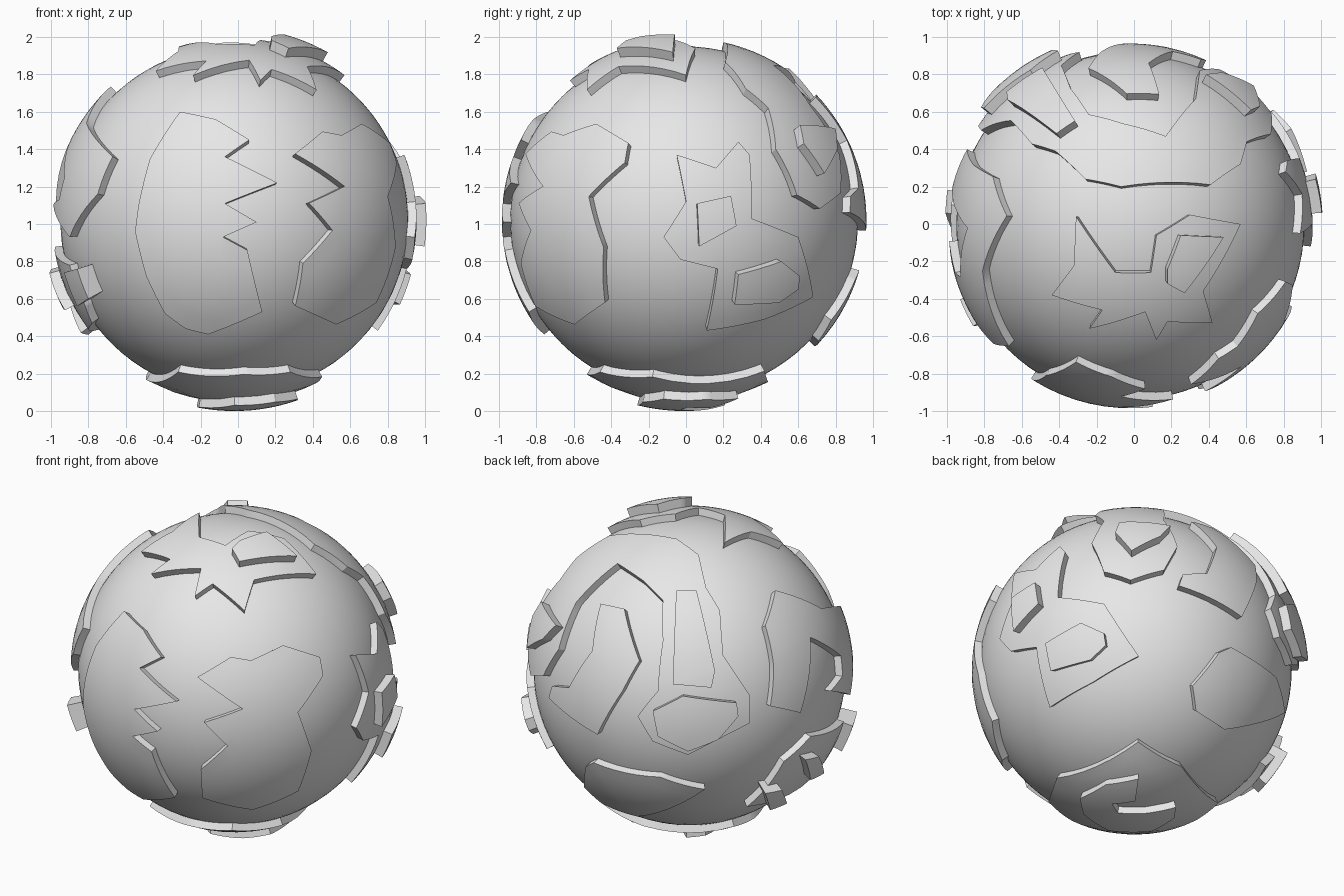
import bpy
import bmesh
from math import sin, cos, radians, sqrt
from mathutils import Vector

if "Cube" in bpy.data.objects:
    bpy.data.objects.remove(bpy.data.objects["Cube"])

CENTRE = Vector((-0.02, -0.01, 1.02))
RADIUS = 0.93
LOW, HIGH = 0.975, 1.03      # outer radius of plates and of blocks on plates
SHARP = radians(30)

# Drawing directions: azimuth from the front, elevation
SIDES = {
    "front": (0, 0), "side": (90, 0), "top": (0, 90), "bottom": (0, -90),
    "corner": (35, 25), "back": (215, 25), "under": (140, -30),
}

grey = bpy.data.materials.new("plain grey")
grey.diffuse_color = (0.8, 0.8, 0.8, 1)
grey.use_nodes = True
grey.node_tree.nodes["Principled BSDF"].inputs["Base Color"].default_value = (0.8, 0.8, 0.8, 1)


def finish(name, bm):
    """Smooth the curved skin, keep hard edges, and make the object."""
    bmesh.ops.recalc_face_normals(bm, faces=bm.faces[:])
    for face in bm.faces:
        face.smooth = True
    for edge in bm.edges:
        edge.smooth = edge.calc_face_angle(0) < SHARP
    mesh = bpy.data.meshes.new(name)
    bm.to_mesh(mesh)
    bm.free()
    mesh.materials.append(grey)
    obj = bpy.data.objects.new(name, mesh)
    obj.location = CENTRE
    bpy.context.collection.objects.link(obj)
    return obj


def on_ball(side, points, radius):
    """Cast flat points (hundredths) seen from one side onto the ball."""
    a, e = (radians(t) for t in SIDES[side])
    right = Vector((cos(a), sin(a), 0))
    up = Vector((-sin(a) * sin(e), cos(a) * sin(e), cos(e)))
    toward = right.cross(up)
    result = []
    for u, v in points:
        u, v = u / 100, v / 100
        depth = sqrt(max(radius ** 2 - u * u - v * v, 0))
        result.append((right * u + up * v + toward * depth).normalized())
    return result


def plate(name, outline, top=LOW, base=RADIUS - 0.03):
    """Raised plate: outline is a list of (side, points) runs on the ball."""
    dirs = [d for side, pts in outline for d in on_ball(side, pts, top)]
    middle = sum(dirs, Vector()).normalized()
    ax = middle.orthogonal().normalized()
    ay = middle.cross(ax)

    # Fill the outline flat, so that it can be divided evenly
    bm = bmesh.new()
    corners = []
    for d in dirs:
        flat = d / (1 + d.dot(middle))
        corners.append(bm.verts.new((flat.dot(ax), flat.dot(ay), 0)))
    bm.faces.new(corners)
    bmesh.ops.triangulate(bm, faces=bm.faces[:])
    bmesh.ops.subdivide_edges(bm, edges=bm.edges[:], cuts=5, use_grid_fill=True)

    # Wrap it back on the ball and raise it
    for vert in bm.verts:
        p = vert.co.copy()
        k = p.length_squared
        vert.co = ((ax * p.x + ay * p.y) * 2 + middle * (1 - k)) / (1 + k) * base
    raised = bmesh.ops.extrude_face_region(bm, geom=bm.faces[:])["geom"]
    for item in raised:
        if isinstance(item, bmesh.types.BMVert):
            item.co = item.co.normalized() * top
    return finish(name, bm)


def block(name, side, points, top=HIGH):
    return plate(name, [(side, points)], top)


# Ball
ball = bmesh.new()
bmesh.ops.create_icosphere(ball, subdivisions=5, radius=RADIUS)
finish("ball", ball)

# Two jagged plates on the front
plate("front_jagged_plate", [("front", [
    (-29, 58), (-10, 54), (8, 43), (-5, 34), (23, 20), (-5, 9), (12, -1),
    (-6, -9), (7, -16), (15, -49), (-14, -61), (-26, -58), (-37, -50),
    (-47, -30), (-53, -6), (-51, 9), (-45, 33)])])
plate("front_left_jagged_plate", [("corner", [
    (-22, -5), (-2, 7), (10, 5), (29, 14), (51, 7), (53, -4), (38, -26),
    (46, -49), (38, -73), (11, -84), (-19, -77), (-20, -60), (-4, -46),
    (-18, -32), (5, -24)])])

# Star-shaped plate on the top
plate("top_star_plate", [("top", [
    (-29, 5), (-8, -25), (11, -25), (14, -5), (32, 6), (59, 1), (39, -35),
    (44, -52), (20, -51), (14, -61), (8, -46), (-22, -55), (-15, -45),
    (-42, -37), (-30, -21)])])
block("top_star_block", "top", [(27, -5), (50, -6), (29, -36), (20, -31), (20, -23)])

# Pronged plate on the left side, with two blocks
plate("side_pronged_plate", [("side", [
    (-4, 35), (17, 28), (29, 42), (35, 35), (36, 1), (61, -9), (69, -41),
    (43, -53), (12, -59), (18, -26), (-2, -21), (-11, -9), (1, 10)])])
block("side_upper_block", "side", [(7, 9), (25, 13), (28, -3), (8, -14)])
block("side_lower_block", "side", [
    (29, -29), (52, -22), (62, -30), (61, -37), (51, -44), (27, -45)])

# Arched plate over the top and down the back, with blocks on its arms
plate("arched_plate", [
    ("top", [(59, 33), (43, 22), (-5, 21), (-24, 25), (-40, 40)]),
    ("back", [(18, 35), (20, 8), (36, -16), (36, -32), (-1, -51), (-22, -43),
              (-31, -28), (-19, -13), (-16, 17), (-16, 41), (-28, 53), (-43, 63)]),
    ("top", [(35, 68)]),
    ("under", [(25, 74), (17, 60), (-3, 54), (-19, 59)]),
    ("side", [(49, 38), (45, 60)])])
block("arch_left_block", "side", [(62, 51), (81, 49), (82, 38), (75, 25), (64, 41)])
block("arch_strip_block", "back", [(-8, 47), (4, 47), (15, -1), (13, -11), (-10, -9)])
block("arch_end_block", "back", [
    (-22, -25), (-4, -16), (28, -20), (29, -28), (17, -42), (-1, -49), (-19, -40)])

# Plates on the back
plate("back_hooked_plate", [("back", [
    (-53, 39), (-39, 36), (-30, 5), (-40, -13), (-55, -39), (-84, -17),
    (-82, -10), (-72, -11), (-58, 11)])])
plate("back_lower_plate", [("under", [
    (34, -9), (50, 11), (57, 14), (84, -4), (89, -25), (53, -35), (36, -24)])])

# Plates on the right side
plate("right_hooked_plate", [
    ("back", [(51, 47)]),
    ("top", [(-79, -24)]),
    ("front", [(-65, 34), (-73, 14), (-88, -9)]),
    ("back", [(84, -13), (91, -4), (90, 8), (72, 19), (66, -26), (48, -22),
              (50, 2), (45, 26)])])
plate("right_lower_plate", [
    ("back", [(34, -82), (56, -55), (72, -40)]),
    ("front", [(-88, -24), (-80, -45), (-76, -55)])])
block("right_lower_block_a", "back", [(69, -54), (77, -52), (80, -62), (72, -66)])
block("right_lower_block_b", "back", [(45, -74), (55, -72), (58, -80), (48, -84)])
block("right_lower_block_c", "front", [(-91, -28), (-84, -26), (-78, -42), (-84, -46)])

# Plate and curled block underneath
plate("bottom_plate", [("bottom", [
    (34, -43), (47, 17), (30, 45), (5, 52), (-30, 45), (-47, 0), (-47, -21),
    (2, -45)])])
block("bottom_curled_block", "bottom", [
    (22, -29), (12, -14), (20, -2), (12, 2), (0, -8), (-13, -22), (-20, -12),
    (-19, 8), (0, 25), (22, 22), (34, 11), (33, -12)], 1.02)
